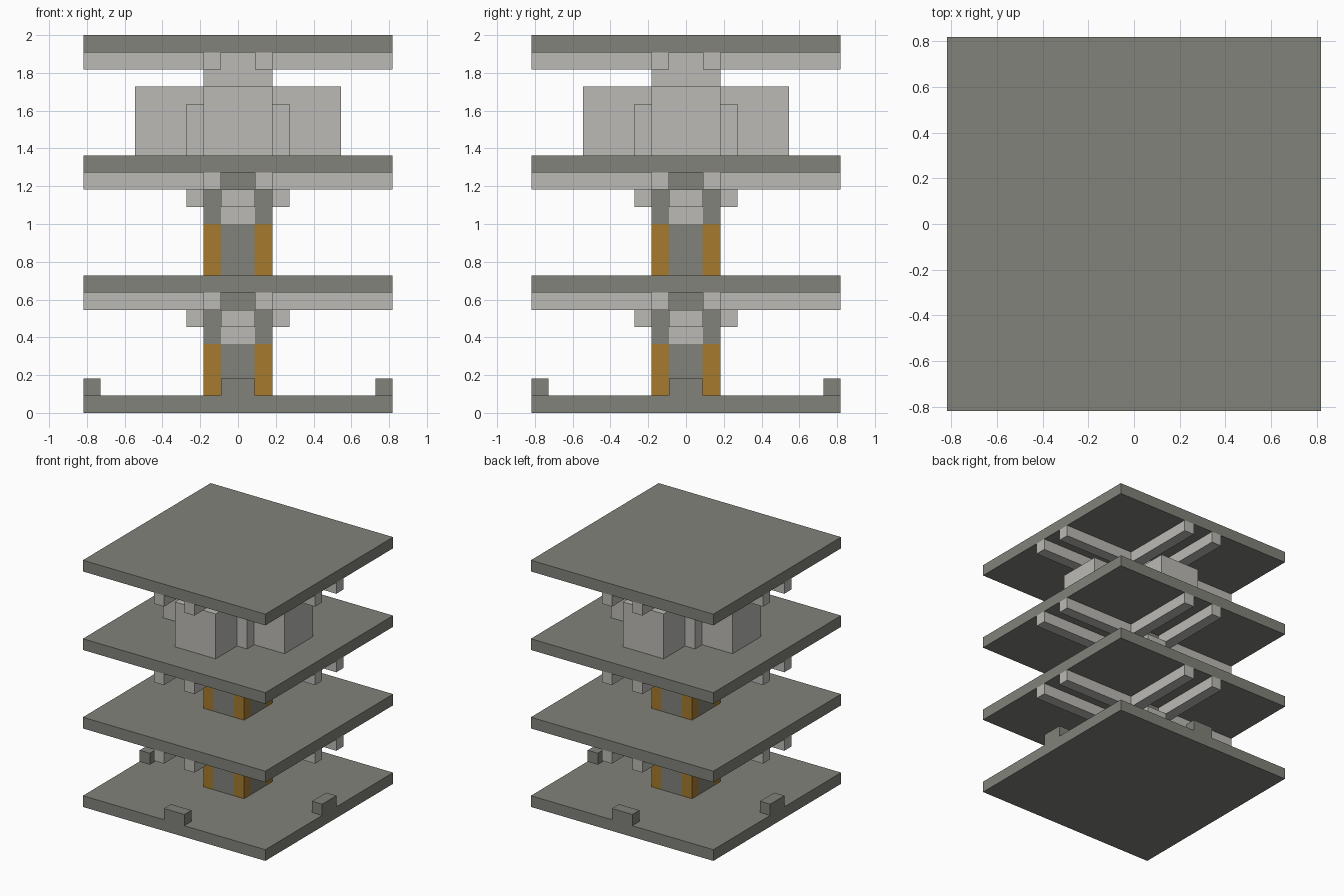
import bpy
import bmesh

U = 2 / 22  # one module of the design grid

old = bpy.data.objects.get("Cube")
if old:
    bpy.data.objects.remove(old)


def material(name, rgb):
    mat = bpy.data.materials.new(name)
    mat.use_nodes = True
    mat.diffuse_color = (*rgb, 1)
    mat.node_tree.nodes["Principled BSDF"].inputs["Base Color"].default_value = (*rgb, 1)
    return mat


STONE = material("dark stone", (0.22, 0.223, 0.195))
LIGHT = material("light stone", (0.50, 0.49, 0.465))
WOOD = material("amber wood", (0.38, 0.195, 0.027))


def prism(name, outline, z0, z1, mat):
    """Extrude a flat outline (in modules) from z0 to z1."""
    bm = bmesh.new()
    base = bm.faces.new([bm.verts.new((x * U, y * U, z0 * U)) for x, y in outline])
    top = bmesh.ops.extrude_face_region(bm, geom=[base])["geom"]
    verts = [v for v in top if isinstance(v, bmesh.types.BMVert)]
    bmesh.ops.translate(bm, verts=verts, vec=(0, 0, (z1 - z0) * U))
    bmesh.ops.recalc_face_normals(bm, faces=bm.faces)
    mesh = bpy.data.meshes.new(name)
    bm.to_mesh(mesh)
    bm.free()
    mesh.materials.append(mat)
    obj = bpy.data.objects.new(name, mesh)
    bpy.context.collection.objects.link(obj)
    return obj


def box(name, x0, x1, y0, y1, z0, z1, mat):
    return prism(name, [(x0, y0), (x1, y0), (x1, y1), (x0, y1)], z0, z1, mat)


def block(name, half, z0, z1, mat):
    return box(name, -half, half, -half, half, z0, z1, mat)


def cross(name, half, reach, z0, z1, mat):
    """Plus-shaped prism: arms 2*half wide reaching out to reach."""
    quarter = [(reach, -half), (reach, half), (half, half)]
    outline = []
    for _ in range(4):
        outline += quarter
        quarter = [(-y, x) for x, y in quarter]
    return prism(name, outline, z0, z1, mat)


def corner_posts(name, z0, z1, mat):
    for sx in (-1, 1):
        for sy in (-1, 1):
            xs, ys = sorted((sx, 2 * sx)), sorted((sy, 2 * sy))
            box(name, *xs, *ys, z0, z1, mat)


def beams(z):
    """Paired joists from the column to the plate edges."""
    for end in (-1, 1):
        run = sorted((2 * end, 9 * end))
        for side in (-1, 1):
            lane = sorted((side, 2 * side))
            box("floor_beam_x", *run, *lane, z, z + 1, LIGHT)
            box("floor_beam_y", *lane, *run, z, z + 1, LIGHT)


# Floor plates, and joists beneath the raised ones
for z in (0, 7, 14, 21):
    block("floor_plate", 9, z, z + 1, STONE)
    if z:
        beams(z - 1)

# Lugs at the middle of each base edge
for s in (-1, 1):
    edge = sorted((8 * s, 9 * s))
    box("base_lug_x", *edge, -1, 1, 1, 2, STONE)
    box("base_lug_y", -1, 1, *edge, 1, 2, STONE)

# Two lower storeys: column with wooden corners and bracketed capital
for z in (1, 8):
    cross("column_core", 1, 2, z, z + 3, STONE)
    corner_posts("wood_corner", z, z + 3, WOOD)
    corner_posts("capital_corner", z + 3, z + 5, STONE)
    cross("capital_panel", 1, 2, z + 3, z + 4, LIGHT)
    cross("capital_bracket", 1, 3, z + 4, z + 5, LIGHT)
    block("column_cap", 2, z + 5, z + 6, STONE)

# Top storey: stepped buttressed pier
cross("pier_buttress", 2, 6, 15, 19, LIGHT)
block("pier_corner_fill", 3, 15, 18, LIGHT)
block("pier_neck", 2, 19, 21, LIGHT)
